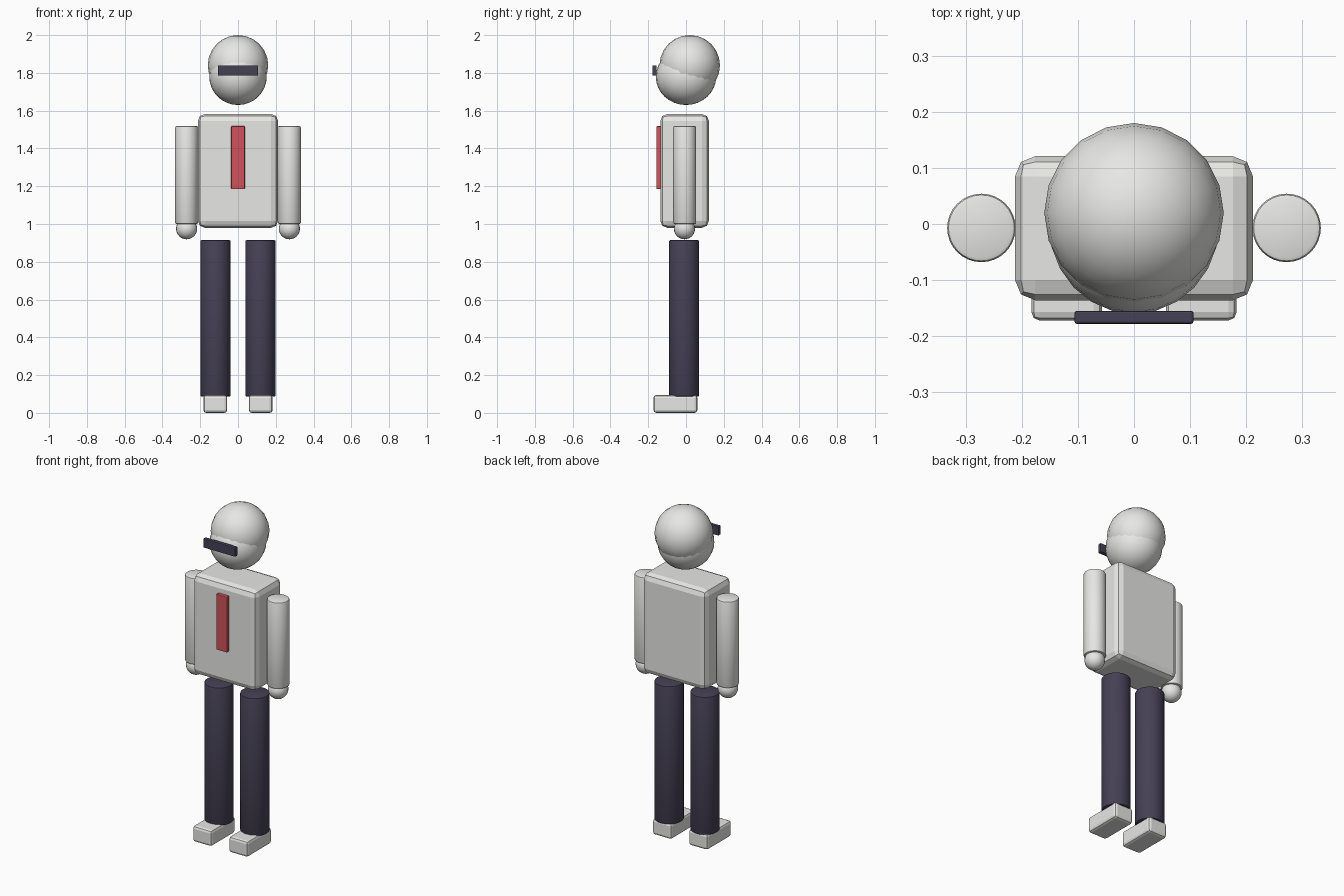
import bpy
import bmesh
import math
from mathutils import Matrix, Vector

cube = bpy.data.objects.get("Cube")
if cube:
    bpy.data.objects.remove(cube, do_unlink=True)


def material(name, rgb):
    mat = bpy.data.materials.new(name)
    mat.use_nodes = True
    mat.diffuse_color = (*rgb, 1)
    mat.node_tree.nodes["Principled BSDF"].inputs["Base Color"].default_value = (*rgb, 1)
    return mat


PALE = material("pale grey", (0.80, 0.80, 0.78))
NAVY = material("dark navy", (0.06, 0.052, 0.09))
RED = material("tie red", (0.62, 0.085, 0.10))


def finish(bm, name, mat, smooth=False):
    mesh = bpy.data.meshes.new(name)
    bmesh.ops.recalc_face_normals(bm, faces=bm.faces[:])
    bm.to_mesh(mesh)
    bm.free()
    mesh.materials.append(mat)
    obj = bpy.data.objects.new(name, mesh)
    bpy.context.collection.objects.link(obj)
    if smooth:
        bpy.ops.object.select_all(action="DESELECT")
        obj.select_set(True)
        bpy.context.view_layer.objects.active = obj
        bpy.ops.object.shade_smooth_by_angle(angle=math.radians(40))
    return obj


def placed(center, size=(1, 1, 1)):
    return Matrix.Translation(Vector(center)) @ Matrix.Diagonal((*size, 1))


def box(name, low, high, bevel, segments, mat):
    low, high = Vector(low), Vector(high)
    bm = bmesh.new()
    bmesh.ops.create_cube(bm, size=1, matrix=placed((low + high) / 2, high - low))
    bmesh.ops.bevel(bm, geom=bm.edges[:], offset=bevel, segments=segments,
                    profile=0.5, affect="EDGES")
    return finish(bm, name, mat)


def ball(name, center, radii, mat, segments, rings):
    bm = bmesh.new()
    bmesh.ops.create_uvsphere(bm, u_segments=segments, v_segments=rings, radius=1,
                              matrix=placed(center, radii))
    return finish(bm, name, mat, True)


def post(name, x, y, bottom, top, radius, bevel, mat):
    bm = bmesh.new()
    bmesh.ops.create_cone(bm, cap_ends=True, segments=32, radius1=radius, radius2=radius,
                          depth=top - bottom, matrix=placed((x, y, (top + bottom) / 2)))
    rims = [e for e in bm.edges if abs(e.verts[0].co.z - e.verts[1].co.z) < 1e-5]
    bmesh.ops.bevel(bm, geom=rims, offset=bevel, segments=2, profile=0.5, affect="EDGES")
    return finish(bm, name, mat, True)


# Head, hair and visor
ball("head", (0, 0, 1.78), (0.152, 0.16, 0.15), PALE, 24, 16)
ball("hair", (0, 0.02, 1.84), (0.16, 0.16, 0.16), PALE, 20, 12)
box("visor", (-0.106, -0.178, 1.785), (0.106, -0.155, 1.84), 0.004, 2, NAVY)

# Torso and tie
box("torso", (-0.212, -0.136, 0.98), (0.212, 0.121, 1.582), 0.036, 2, PALE)
box("tie", (-0.036, -0.157, 1.185), (0.036, -0.13, 1.518), 0.004, 2, RED)

# Limbs, mirrored left and right
for side, s in (("left", 1), ("right", -1)):
    post(f"{side}_arm", s * 0.272, -0.007, 1.0, 1.518, 0.061, 0.008, PALE)
    ball(f"{side}_hand", (s * 0.272, -0.008, 0.975), (0.056, 0.056, 0.056), PALE, 20, 12)
    post(f"{side}_leg", s * 0.119, -0.01, 0.087, 0.914, 0.08, 0.006, NAVY)
    box(f"{side}_shoe", (s * 0.12 - 0.063, -0.172, 0), (s * 0.12 + 0.063, 0.06, 0.095),
        0.015, 2, PALE)
